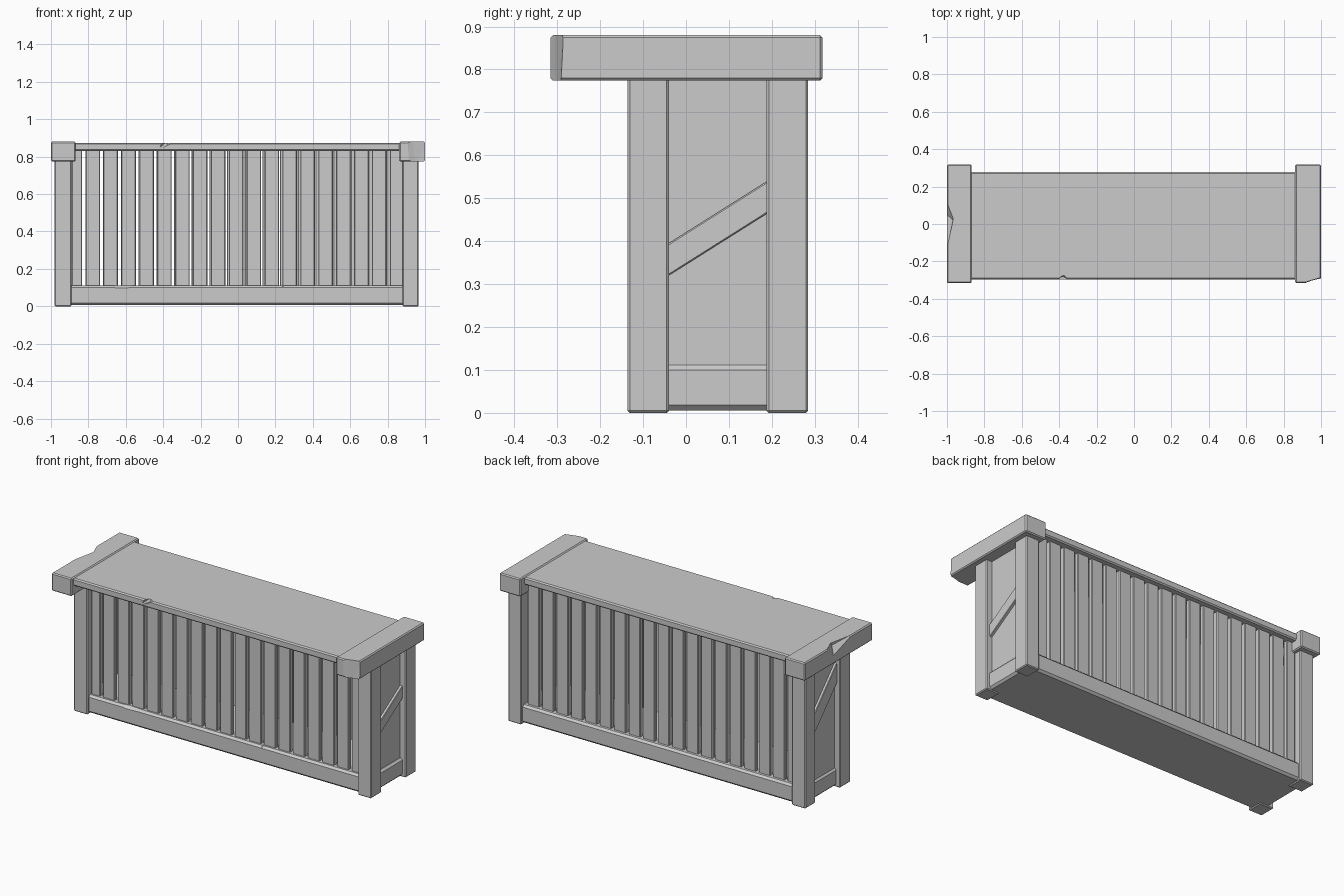
import bpy, bmesh

if "Cube" in bpy.data.objects:
    bpy.data.objects.remove(bpy.data.objects["Cube"])


def finish(bm, name, bevel):
    bmesh.ops.recalc_face_normals(bm, faces=bm.faces[:])
    if bevel:
        bmesh.ops.bevel(bm, geom=bm.edges[:], offset=bevel, segments=1,
                        affect='EDGES', profile=0.5)
    me = bpy.data.meshes.new(name)
    bm.to_mesh(me)
    bm.free()
    ob = bpy.data.objects.new(name, me)
    bpy.context.collection.objects.link(ob)
    return ob


def box(name, x, y, z, bevel=0.005):
    bm = bmesh.new()
    bmesh.ops.create_cube(bm, size=1)
    for v in bm.verts:
        v.co = [a + (b - a) * (c + 0.5) for (a, b), c in zip((x, y, z), v.co)]
    return finish(bm, name, bevel)


def hull(name, pts, bevel=0):
    bm = bmesh.new()
    for p in pts:
        bm.verts.new(p)
    bmesh.ops.convex_hull(bm, input=bm.verts[:])
    return finish(bm, name, bevel)


def chip(ob, pts):
    """Knock a convex chunk out of a part, for worn edges."""
    cut = hull("chip_cutter", pts)
    cut.hide_render = True
    mod = ob.modifiers.new("chip", 'BOOLEAN')
    mod.operation, mod.solver, mod.object = 'DIFFERENCE', 'EXACT', cut
    bpy.context.view_layer.objects.active = ob
    bpy.ops.object.modifier_apply(modifier=mod.name)
    bpy.data.objects.remove(cut)


# Corner posts
for side, x in (("left", (-0.98, -0.89)), ("right", (0.88, 0.966))):
    box(f"front_post_{side}", x, (-0.136, -0.04), (0, 0.78))
    box(f"back_post_{side}", x, (0.188, 0.284), (0, 0.78))

# Base with worn front edge
base = box("base", (-0.955, 0.945), (-0.123, 0.27), (0.006, 0.112), 0.012)
chip(base, [(-0.71, -0.15, 0.10), (-0.66, -0.15, 0.078), (-0.58, -0.15, 0.078),
            (-0.44, -0.15, 0.09), (-0.71, -0.11, 0.12), (-0.64, -0.092, 0.12),
            (-0.55, -0.10, 0.12), (-0.43, -0.11, 0.12)])
chip(base, [(0.21, -0.14, 0.115), (0.26, -0.14, 0.115), (0.24, -0.14, 0.09),
            (0.24, -0.09, 0.12)])

# Upright boards, front and back, with narrow gaps
for face, y, pitch in (("front", (-0.10, -0.072), 0.0957),
                       ("back", (0.215, 0.243), 0.0945)):
    for i in range(-1, 19):
        a = max(-0.89, -0.815 + pitch * i)
        b = min(0.885, -0.815 + pitch * i + pitch - 0.018)
        if b - a > 0.02:
            box(f"{face}_board_{i + 2}", (a, b), y, (0.10, 0.835), 0.004)

# Recessed end panels
box("end_panel_left", (-0.945, -0.92), (-0.09, 0.235), (0.08, 0.80), 0)
box("end_panel_right", (0.905, 0.93), (-0.09, 0.235), (0.08, 0.80), 0)


# Diagonal end braces, running between the posts
def brace(name, xs, front, back):
    hull(name, [(x, y, z) for x in xs
                for y, zs in ((-0.045, front), (0.193, back)) for z in zs], 0.003)


brace("end_brace_right", (0.92, 0.945), (0.317, 0.392), (0.467, 0.542))
brace("end_brace_left", (-0.96, -0.935), (0.62, 0.74), (0.37, 0.49))

# Counter top with a notch in the front edge
top = box("counter_top", (-0.89, 0.88), (-0.297, 0.277), (0.83, 0.874), 0.007)
chip(top, [(-0.42, -0.31, 0.838), (-0.41, -0.31, 0.89), (-0.32, -0.31, 0.89),
           (-0.37, -0.268, 0.89), (-0.44, -0.31, 0.83), (-0.38, -0.28, 0.86)])

# Heavy end caps with chipped edges
cap = box("end_cap_left", (-1.0, -0.868), (-0.316, 0.318), (0.774, 0.88), 0.006)
chip(cap, [(-1.01, -0.18, 0.89), (-1.01, 0.15, 0.89), (-0.965, 0.035, 0.89),
           (-1.01, 0.06, 0.81), (-0.968, 0.02, 0.865)])
cap = box("end_cap_right", (0.862, 1.0), (-0.316, 0.318), (0.774, 0.88), 0.006)
chip(cap, [(0.88, -0.33, 0.75), (0.88, -0.33, 0.90), (1.02, -0.33, 0.75),
           (1.02, -0.33, 0.90), (0.95, -0.303, 0.75), (0.93, -0.306, 0.90),
           (1.02, -0.28, 0.90), (1.02, -0.288, 0.75)])
